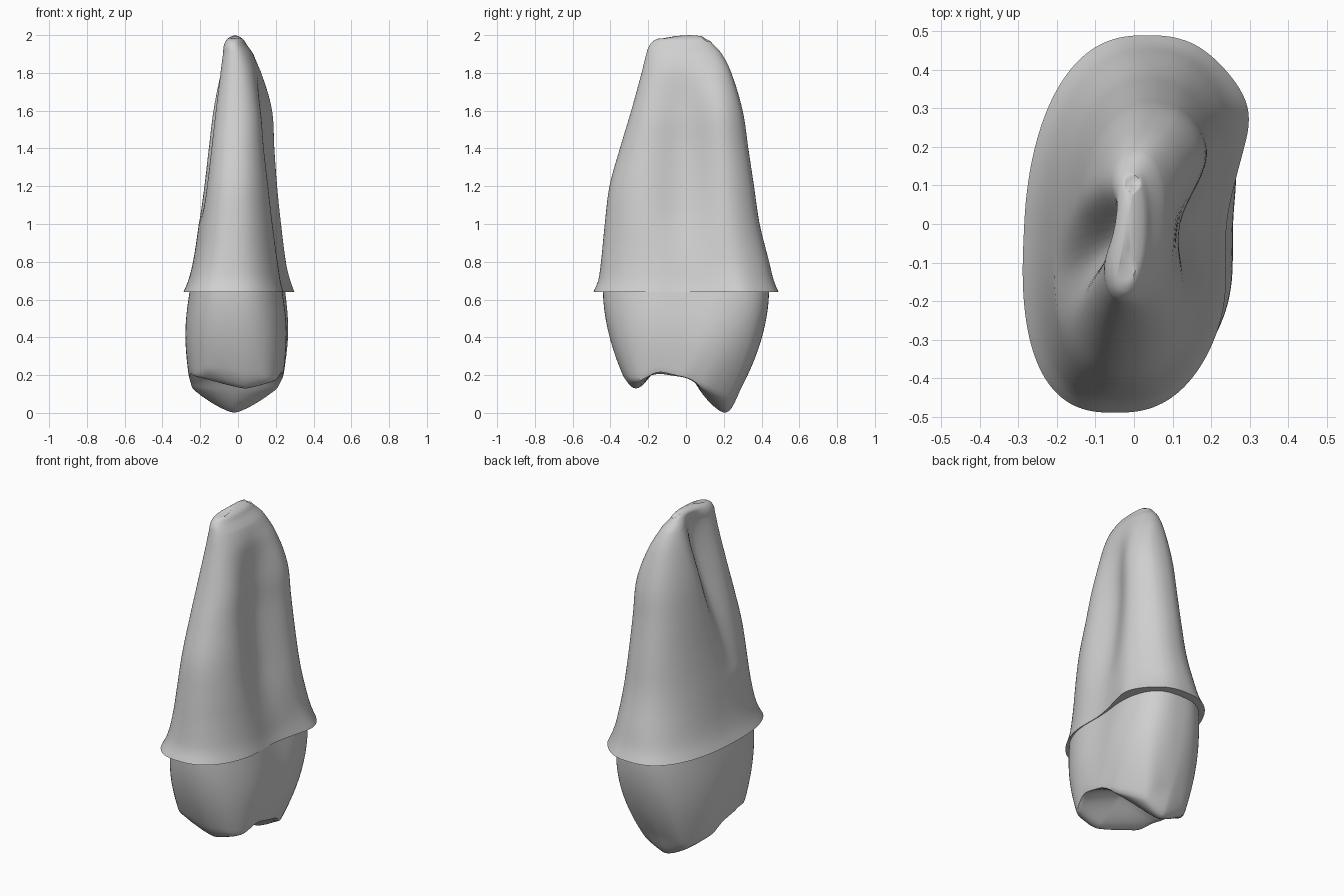
import bpy, bmesh, math
from mathutils import Vector

cube = bpy.data.objects.get("Cube")
if cube:
    bpy.data.objects.remove(cube, do_unlink=True)

SEG = 144

mat = bpy.data.materials.new("neutral_grey")
mat.use_nodes = True
GREY = (0.63, 0.63, 0.63, 1)
mat.diffuse_color = GREY
mat.node_tree.nodes["Principled BSDF"].inputs["Base Color"].default_value = GREY


def curve(keys, t):
    """Smooth interpolation through (position, value) keys."""
    if t <= keys[0][0]:
        return keys[0][1]
    if t >= keys[-1][0]:
        return keys[-1][1]
    i = max(k for k in range(len(keys) - 1) if keys[k][0] <= t)

    def slope(k):
        a, b = keys[max(k - 1, 0)], keys[min(k + 1, len(keys) - 1)]
        return (b[1] - a[1]) / (b[0] - a[0])
    (x0, y0), (x1, y1) = keys[i], keys[i + 1]
    h = x1 - x0
    u = (t - x0) / h
    return (y0 * (1 + 2 * u) * (1 - u) ** 2 + y1 * u * u * (3 - 2 * u)
            + h * slope(i) * u * (1 - u) ** 2 + h * slope(i + 1) * u * u * (u - 1))


def spow(v, p):
    return math.copysign(abs(v) ** p, v)


def bump(v, centre, width):
    return math.exp(-((v - centre) / width) ** 2)


def loft(name, rings, tip):
    """Skin closed rings, cap the first flat and the last to a tip."""
    bm = bmesh.new()
    rows = [[bm.verts.new(p) for p in ring] for ring in rings]
    for a, b in zip(rows, rows[1:]):
        for i in range(SEG):
            j = (i + 1) % SEG
            bm.faces.new((a[i], a[j], b[j], b[i]))
    end = bm.verts.new(tip)
    for i in range(SEG):
        bm.faces.new((rows[-1][i], rows[-1][(i + 1) % SEG], end))
    bm.faces.new(rows[0])
    bmesh.ops.recalc_face_normals(bm, faces=bm.faces)
    me = bpy.data.meshes.new(name)
    bm.to_mesh(me)
    bm.free()
    me.materials.append(mat)
    ob = bpy.data.objects.new(name, me)
    bpy.context.collection.objects.link(ob)
    return ob


def smooth(ob):
    bpy.ops.object.select_all(action='DESELECT')
    ob.select_set(True)
    bpy.context.view_layer.objects.active = ob
    bpy.ops.object.shade_smooth_by_angle(angle=math.radians(50))


# Root: height, then min x, max x, min y, max y
ROOT = [
    (0.64, -0.285, 0.27, -0.49, 0.49), (0.70, -0.26, 0.255, -0.465, 0.465),
    (0.80, -0.235, 0.24, -0.45, 0.44), (1.00, -0.205, 0.22, -0.43, 0.39),
    (1.20, -0.18, 0.20, -0.405, 0.36), (1.40, -0.16, 0.185, -0.35, 0.33),
    (1.60, -0.14, 0.175, -0.29, 0.30), (1.80, -0.11, 0.13, -0.235, 0.24),
    (1.90, -0.09, 0.08, -0.21, 0.19), (1.95, -0.08, 0.045, -0.19, 0.145),
    (1.98, -0.06, 0.025, -0.15, 0.115), (1.995, -0.035, 0.0, -0.06, 0.085)]
DIP = [(0.64, 0.03), (0.8, 0.03), (1.1, 0.06), (1.6, 0.06), (1.9, 0.0)]
LOBE = [(0.64, 0.04), (0.8, 0.025), (1.6, 0.025), (1.85, 0.0)]
CLEFT = [(1.0, 0.0), (1.3, 0.25), (1.6, 0.55), (1.85, 0.7), (1.95, 0.55), (1.995, 0.1)]
SQUARE = [(0.64, 0.77), (0.9, 0.88)]


def root_ring(z):
    x0, x1, y0, y1 = (curve([(r[0], r[k]) for r in ROOT], z) for k in range(1, 5))
    cx, cy, hx, hy = (x0 + x1) / 2, (y0 + y1) / 2, (x1 - x0) / 2, (y1 - y0) / 2
    cleft_y = 0.03 - 0.2 * (2 - z)
    ring = []
    for i in range(SEG):
        a = math.tau * i / SEG
        c, s = math.cos(a), math.sin(a)
        x, y = cx + hx * spow(c, curve(SQUARE, z)), cy + hy * spow(s, 0.85)
        x += 0.15 * hx * s                       # twisted outline
        if c > 0:                                # shallow hollow beside the back lobe
            x -= curve(DIP, z) * bump(y, -0.02, 0.15)
            x += curve(LOBE, z) * bump(y, 0.62 * y1, 0.12) * min(1, c * 3)
        else:                                    # cleft between the two roots
            w = 0.07 if y > cleft_y else 0.09
            x += hx * curve(CLEFT, z) * bump(y, cleft_y, w)
        ring.append((x, y, z))
    return ring


levels = [0.64 + 1.26 * i / 42 for i in range(43)]
levels += [1.9 + 0.095 * i / 14 for i in range(1, 15)]
root = loft("root", [root_ring(z) for z in levels], (-0.015, 0.02, 2.0))

# Small openings at the two root tips
for v in root.data.vertices:
    for pit in (Vector((-0.005, 0.105)), Vector((-0.015, -0.1))):
        d = (v.co.xy - pit).length / 0.022
        if v.co.z > 1.95 and d < 1:
            v.co.z -= 0.015 * (1 - d * d)
smooth(root)

# Crown: biting surface as a height over the plan
RIDGE = [(-0.34, 0.2), (-0.28, 0.13), (-0.22, 0.145), (-0.12, 0.2), (-0.03, 0.19), (0.05, 0.14),
         (0.13, 0.05), (0.2, 0.0), (0.24, 0.02), (0.3, 0.15)]
SPREAD = [(-0.28, 0.7), (-0.2, 0.1), (-0.08, -0.6), (0.05, 0.0), (0.2, 1.05)]
FOSSA = [(-0.24, 0.0), (-0.08, 0.08), (0.08, 0.0)]
CUSP_X = [(-0.28, 0.04), (-0.1, 0.0), (0.2, -0.02)]


def bite(x, y):
    across = abs(x - curve(CUSP_X, y)) ** 1.4
    return curve(RIDGE, y) + curve(SPREAD, y) * across + curve(FOSSA, y)


crown_rings = []
WALL, INNER = 24, 20
for k in range(WALL + INNER):
    t = min(k / WALL, 1)
    r = 1 - max(k - WALL, 0) / INNER
    ring = []
    for i in range(SEG):
        a = math.tau * i / SEG
        c, s = math.cos(a), math.sin(a)
        cut = c > 0 and s > 0                    # bevelled back corner
        p = (1.25 if cut else 1.0) if s > 0 else 0.72
        q = 0.7 if cut else 0.8
        rim = Vector((-0.01 + 0.25 * r * spow(c, p), -0.02 + 0.31 * r * spow(s, p)))
        neck = Vector((0.253 * spow(c, q) + 0.025 * s, 0.44 * spow(s, q)))
        if c > 0:
            neck.x -= 0.022 * bump(neck.y, 0, 0.15)
        belly = 0.023 * math.sin(math.pi * t) * c
        xy = neck.lerp(rim, t ** 1.9)
        z = 0.655 + (bite(rim.x, rim.y) - 0.655) * t
        ring.append((xy.x + belly, xy.y, z))
    crown_rings.append(ring)
crown = loft("crown", crown_rings, (-0.01, -0.02, bite(-0.01, -0.02)))
# Round the cusps and rim
soften = crown.modifiers.new("soften", 'SMOOTH')
soften.factor, soften.iterations = 0.5, 4
bpy.context.view_layer.objects.active = crown
bpy.ops.object.modifier_apply(modifier=soften.name)
smooth(crown)
